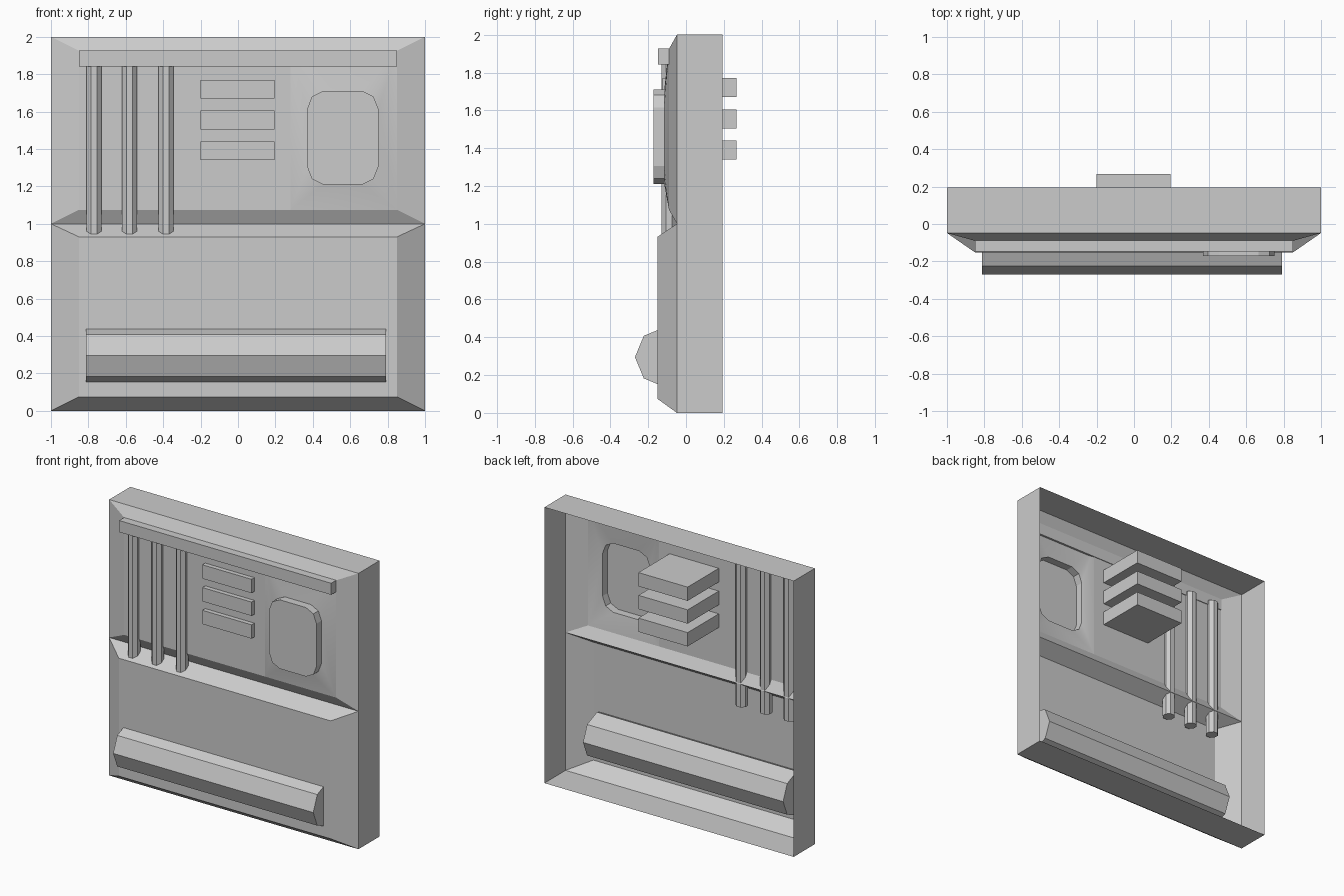
import bpy, bmesh, math
from mathutils import Matrix

if "Cube" in bpy.data.objects:
    bpy.data.objects.remove(bpy.data.objects["Cube"])


def add_object(name, bm):
    mesh = bpy.data.meshes.new(name)
    bm.to_mesh(mesh)
    bm.free()
    obj = bpy.data.objects.new(name, mesh)
    bpy.context.collection.objects.link(obj)
    return obj


def box(name, x, y, z):
    bm = bmesh.new()
    bmesh.ops.create_cube(bm, size=1)
    for v in bm.verts:
        for i, (lo, hi) in enumerate((x, y, z)):
            v.co[i] = lo if v.co[i] < 0 else hi
    return add_object(name, bm)


def octagon_rod(name, radius, length, centre, axis, spin):
    bm = bmesh.new()
    turn = Matrix.Rotation(math.pi / 2, 4, 'Y') if axis == 'X' else Matrix()
    bmesh.ops.create_cone(bm, cap_ends=True, segments=8, radius1=radius,
                          radius2=radius, depth=length,
                          matrix=Matrix.Translation(centre) @ turn @ Matrix.Rotation(spin, 4, 'Z'))
    return add_object(name, bm)


# Wall shell: open-backed box with two bevelled front panels
EDGE_Y, BACK_Y = -0.048, 0.194
bm = bmesh.new()


def rect(x0, x1, z0, z1, y):
    return [bm.verts.new((x, y, z)) for x, z in ((x0, z0), (x1, z0), (x1, z1), (x0, z1))]


def strip(a, b):
    n = len(a)
    return [bm.faces.new((a[i], a[(i + 1) % n], b[(i + 1) % n], b[i])) for i in range(n)]


# lower panel
strip(rect(-1, 1, 0, 1, EDGE_Y), low := rect(-0.85, 0.85, 0.075, 0.93, -0.152))
bm.faces.new(low)

# upper panel, with a square on its right side left for the bulge
strip(rect(-1, 1, 1, 2, EDGE_Y), rect(-0.85, 0.85, 1.075, 1.925, -0.09))
bm.faces.new(rect(-0.85, 0.28, 1.075, 1.925, -0.09))

# bulge rising from the square to a rounded pad
square = rect(0.28, 0.85, 1.075, 1.925, -0.09)
cx, cz = 0.56, 1.46
corner = [(0.19, 0.155), (0.165, 0.22), (0.105, 0.25)]
outline = []
for sx, sz in ((-1, -1), (1, -1), (1, 1), (-1, 1)):
    pts = [(cx + sx * a, cz + sz * b) for a, b in corner]
    outline += pts if sx * sz > 0 else pts[::-1]
base = [bm.verts.new((x, -0.115, z)) for x, z in outline]
top = [bm.verts.new((x, -0.172, z)) for x, z in outline]
slopes = []
for i, c in enumerate(square):
    p = base[3 * i:3 * i + 3]
    slopes += [bm.faces.new((c, p[1], p[0])), bm.faces.new((c, p[2], p[1]))]
    slopes.append(bm.faces.new((c, square[(i + 1) % 4], base[(3 * i + 3) % 12], p[2])))
for f in slopes:
    f.smooth = True
strip(base, top)
bm.faces.new(top)

# side walls
strip(rect(-1, 1, 0, 2, BACK_Y), rect(-1, 1, 0, 2, EDGE_Y))
bmesh.ops.remove_doubles(bm, verts=bm.verts, dist=0.0005)
bm.normal_update()
add_object("wall_shell", bm)

# Top rail and the three pipes hanging from it
box("top_rail", (-0.85, 0.85), (-0.147, -0.085), (1.842, 1.926))
for x in (-0.77, -0.58, -0.385):
    octagon_rod("pipe", 0.043, 1.04, (x, -0.09, 1.35), 'Z', math.pi / 8)

# Vent slats running right through the panel
for z in (1.39, 1.555, 1.72):
    box("vent_slat", (-0.2, 0.195), (-0.123, 0.267), (z - 0.05, z + 0.05))

# Large horizontal pipe low on the wall
octagon_rod("lower_pipe", 0.159, 1.605, (-0.01, -0.111, 0.295), 'X', 0)
